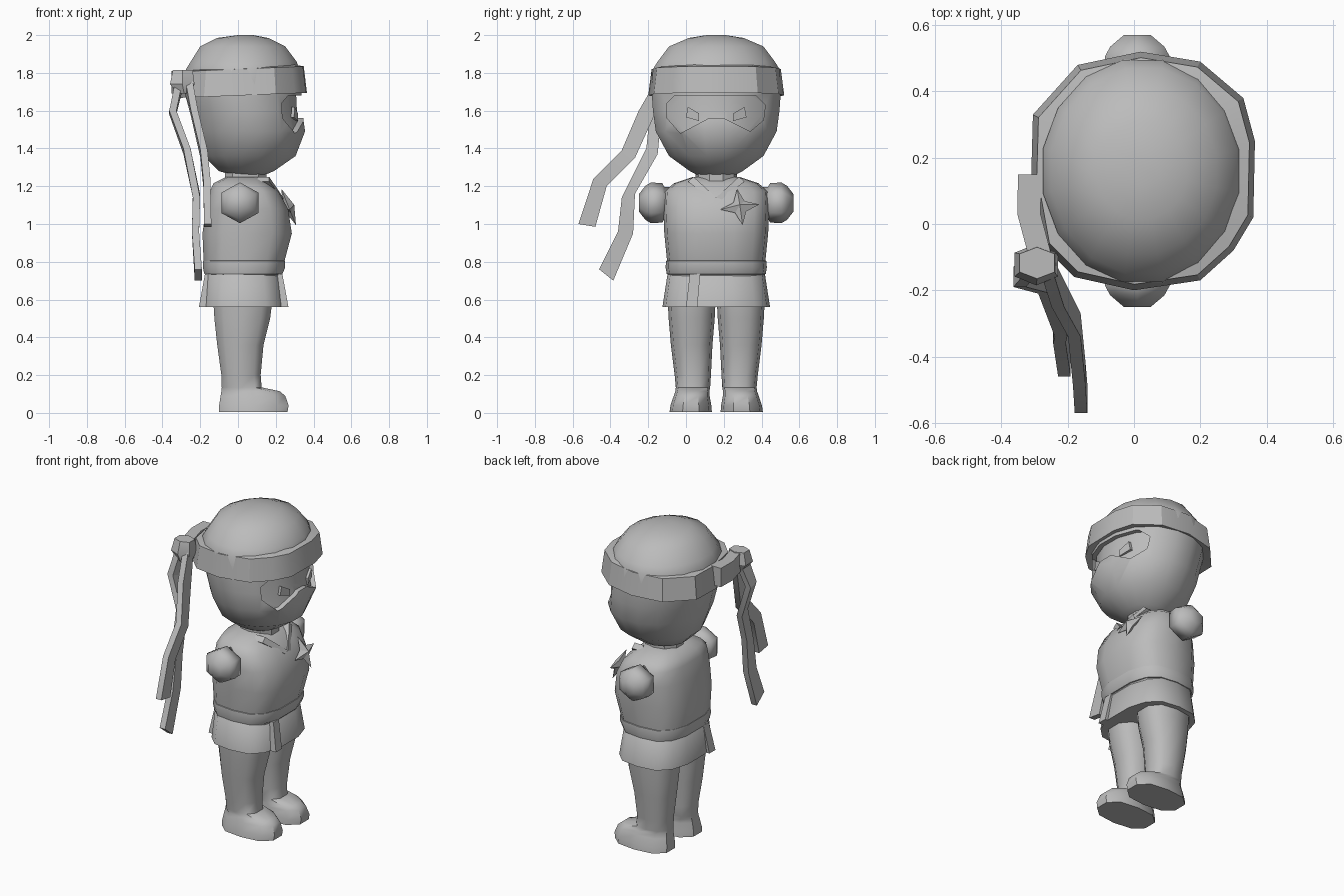
import bpy, bmesh, math
from mathutils import Vector, Matrix

if "Cube" in bpy.data.objects:
    bpy.data.objects.remove(bpy.data.objects["Cube"])

MID = 0.16  # the figure faces +x; its mirror plane is y = MID
grey = bpy.data.materials.new("plain_grey")
grey.diffuse_color = (0.5, 0.5, 0.5, 1)
grey.use_nodes = True
grey.node_tree.nodes["Principled BSDF"].inputs["Base Color"].default_value = grey.diffuse_color


def make(name, verts, faces, angle=35):
    me = bpy.data.meshes.new(name)
    me.from_pydata([tuple(v) for v in verts], [], faces)
    bm = bmesh.new()
    bm.from_mesh(me)
    bmesh.ops.recalc_face_normals(bm, faces=bm.faces)
    bm.to_mesh(me)
    bm.free()
    me.materials.append(grey)
    ob = bpy.data.objects.new(name, me)
    bpy.context.collection.objects.link(ob)
    smooth(ob, angle)
    return ob


def smooth(ob, angle):
    bpy.ops.object.select_all(action='DESELECT')
    bpy.context.view_layer.objects.active = ob
    ob.select_set(True)
    if angle:
        bpy.ops.object.shade_smooth_by_angle(angle=math.radians(angle))


def skin(name, rings, angle=35, caps=True, closed=False):
    """Bridge equal-length rings of points."""
    n, m = len(rings[0]), len(rings)
    verts = [p for r in rings for p in r]
    faces = []
    for i in range(m if closed else m - 1):
        a, b = i * n, (i + 1) % m * n
        faces += [(a + j, a + (j + 1) % n, b + (j + 1) % n, b + j) for j in range(n)]
    if caps and not closed:
        faces += [tuple(range(n)), tuple(range((m - 1) * n, m * n))]
    return make(name, verts, faces, angle)


def ring(z, x0, x1, y0, y1, n=12, e=1.0):
    """Horizontal rounded outline filling the given box."""
    pts = []
    for i in range(n):
        t = 2 * math.pi * (i + 0.5) / n
        k = 1 / math.cos(math.pi / n)
        c = max(-1, min(1, math.cos(t) * k))
        s = max(-1, min(1, math.sin(t) * k))
        c = math.copysign(abs(c) ** e, c)
        s = math.copysign(abs(s) ** e, s)
        pts.append(((x0 + x1) / 2 + c * (x1 - x0) / 2, (y0 + y1) / 2 + s * (y1 - y0) / 2, z))
    return pts


def cut(ob, cutter):
    mod = ob.modifiers.new("cut", 'BOOLEAN')
    mod.object, mod.operation, mod.solver = cutter, 'DIFFERENCE', 'EXACT'
    bpy.context.view_layer.objects.active = ob
    bpy.ops.object.modifier_apply(modifier=mod.name)
    bpy.data.objects.remove(cutter)


# Head, with a sunken eye opening above the mask
HEAD = [(1.25, 0.0, .12, .08), (1.28, -.1, .19, .14), (1.36, -.18, .305, .25), (1.49, -.225, .355, .32),
        (1.6, -.25, .34, .335), (1.7, -.275, .335, .342), (1.82, -.275, .325, .335), (1.86, -.25, .31, .31),
        (1.94, -.2, .25, .25), (1.985, -.11, .16, .145), (2.0, 0, .08, .05)]


def head_shape(name, d=0.0):
    return skin(name, [ring(z, x0 + d, x1 - d, MID - r + d, MID + r - d, 16) for z, x0, x1, r in HEAD], 50)


head = head_shape("head")
opening = [(-.1, 1.56), (-.1, 1.64), (-.06, 1.68), (.37, 1.68), (.42, 1.63), (.41, 1.55),
           (.34, 1.49), (.2, 1.56), (.12, 1.56), (-.03, 1.48)]
cutter = skin("eye_cutter", [[(x, y, z) for y, z in opening] for x in (.1, .5)], 0)
cut(cutter, head_shape("head_core", .028))
cut(head, cutter)
smooth(head, 40)

# Slanted eyes
for s in (-1, 1):
    shape = [(.09, 1.545), (.16, 1.565), (.15, 1.62), (.09, 1.585)]
    skin("eye", [[(x - (y - .09) * .3, MID + s * y, z) for y, z in shape] for x in (.302, .318)], 0)

# Headband around an uneven outline
OUT = [(.02, .52), (.2, .49), (.33, .38), (.365, .25), (.36, .02), (.3, -.08), (.2, -.17),
       (0, -.2), (-.18, -.16), (-.27, -.07), (-.31, .15), (-.305, .33), (-.17, .48)]


def band_ring(z, s):
    return [(.03 + (x - .03) * s, MID + (y - MID) * s, z + .04 * x) for x, y in OUT]


skin("headband", [band_ring(1.69, .86), band_ring(1.68, 1), band_ring(1.82, .95), band_ring(1.83, .8)],
     30, closed=True)

# Knot and loose end on the back of the band
skin("headband_end", [[(x, y, 1.69), (x + .07, y, 1.69), (x + .07, y, 1.81), (x, y, 1.81)]
                      for x, y in ((-.35, .15), (-.352, .03), (-.32, -.09))], 30)
skin("headband_knot", [ring(1.69, -.32, -.25, -.17, -.08, 6), ring(1.74, -.36, -.23, -.185, -.06, 6),
                       ring(1.815, -.345, -.24, -.165, -.07, 6)], 30)


# Hanging ribbons: x, then both edges as y, z
def ribbon(name, path):
    t = .019
    skin(name, [[(x - t, a, b), (x + t, a, b), (x + t, c, d), (x - t, c, d)] for x, a, b, c, d in path], 30)


ribbon("ribbon_upper", [(-.265, -.14, 1.79, -.1, 1.7), (-.23, -.25, 1.6, -.17, 1.57),
                        (-.18, -.34, 1.39, -.27, 1.35), (-.165, -.49, 1.24, -.42, 1.2),
                        (-.16, -.57, 1.0, -.48, .985)])
ribbon("ribbon_lower", [(-.31, -.15, 1.77, -.09, 1.72), (-.345, -.19, 1.6, -.13, 1.58),
                        (-.27, -.21, 1.4, -.15, 1.37), (-.22, -.34, 1.14, -.27, 1.16),
                        (-.225, -.36, .96, -.28, .95), (-.21, -.46, .76, -.385, .7)])

# Neck, tunic and skirt
skin("neck", [ring(z, -.07, .15, .05, .27, 10) for z in (1.18, 1.28)])
TORSO = [(.7, -.17, .22, .25), (.8, -.182, .245, .26), (.95, -.188, .285, .275), (1.08, -.17, .265, .28),
         (1.17, -.15, .215, .275), (1.215, -.13, .165, .225), (1.25, -.06, .12, .12)]
skin("tunic", [ring(z, a, b, MID - r, MID + r, 14, .72) for z, a, b, r in TORSO], 50)
SKIRT = [(.56, -.19, .25, .285), (.74, -.175, .225, .257), (.76, -.15, .2, .23)]
skin("skirt", [ring(z, a, b, MID - r, MID + r, 14, .76) for z, a, b, r in SKIRT], 50)

# Belt
BELT = [(.725, -.14, .2, .22), (.735, -.178, .235, .262), (.77, -.186, .25, .268),
        (.805, -.184, .25, .266), (.815, -.14, .2, .22)]
skin("belt", [ring(z, a, b, MID - r, MID + r, 14, .74) for z, a, b, r in BELT], 50)

# Overlapping skirt strips, front and back
for name, s, x in (("front_strip", 1, .225), ("back_strip", -1, -.165)):
    skin(name, [[(x - s * .06, y0, z), (x + s * d, y0, z), (x + s * d, y1, z), (x - s * .06, y1, z)]
                for z, d, y0, y1 in ((.56, .042, .0, .06), (.735, .01, .02, .075))], 0)

# Crossed collar
for s in (-1, 1):
    skin("collar", [[(x, MID + s * .12, 1.25), (x + .075, MID, 1.14), (x + .075, MID + s * .03, 1.13),
                     (x, MID + s * .15, 1.225)] for x in (.1, .165)], 0)

# Four-pointed throwing star on the chest
tilt = Matrix.Rotation(math.radians(-22), 3, 'Y')
pts = [Vector((d, 0, 0)) for d in (.032, -.03)]
for i in range(8):
    r, t = (.105 if i % 2 == 0 else .042), math.radians(8 + 45 * i)
    pts.append(Vector((0, r * math.cos(t), r * math.sin(t))))
make("throwing_star", [tilt @ p + Vector((.268, .285, 1.09)) for p in pts],
     [(c, 2 + i, 2 + (i + 1) % 8) for c in (0, 1) for i in range(8)], 0)

# Stub arms and legs with shoes, one per side
ARM = [(.2, .08), (.275, .085), (.285, .104), (.345, .108), (.375, .09), (.41, .045)]
LEG = [(.005, -.1, .262, .112, .135), (.04, -.1, .268, .108, .134), (.09, -.092, .25, .095, .13),
       (.115, -.088, .22, .09, .126), (.135, -.086, .125, .091, .123), (.2, -.088, .12, .096, .124),
       (.36, -.11, .135, .11, .13), (.5, -.125, .17, .122, .13), (.58, -.13, .18, .126, .13)]
for s, side in ((-1, "right"), (1, "left")):
    skin(side + "_arm", [[(.01 + r * math.sin(math.tau * i / 6) * 1.05, MID + s * y, 1.112 + r * math.cos(math.tau * i / 6))
                          for i in range(6)] for y, r in ARM], 62)
    skin(side + "_leg", [ring(z, a, b, MID + s * c - h, MID + s * c + h, 10, .85) for z, a, b, h, c in LEG], 45)
